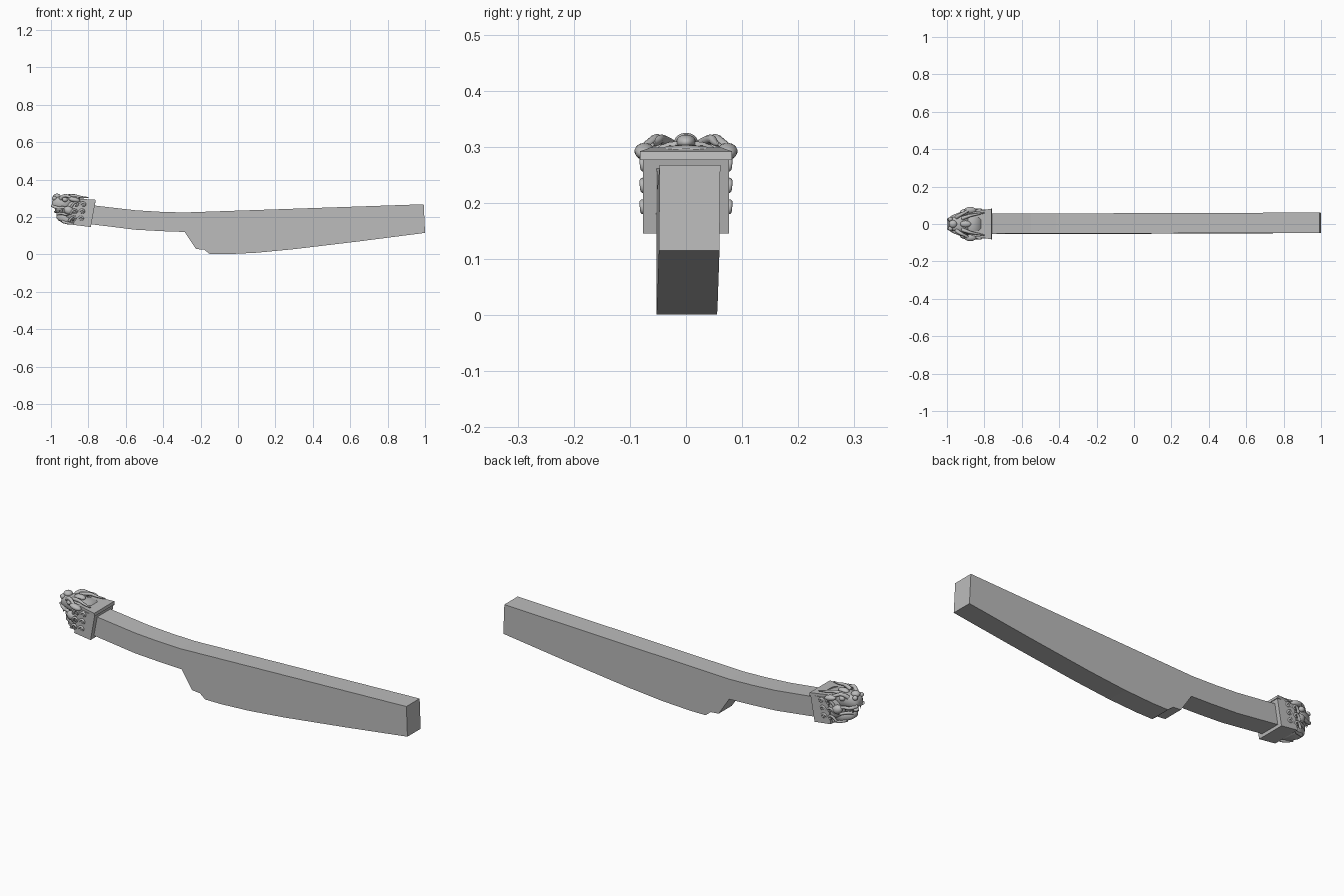
import bpy, bmesh, math
from mathutils import Vector

cube = bpy.data.objects.get("Cube")
if cube:
    bpy.data.objects.remove(cube)

grey = bpy.data.materials.new("plain grey")
grey.use_nodes = True
grey.diffuse_color = (0.5, 0.5, 0.5, 1)
grey.node_tree.nodes["Principled BSDF"].inputs["Base Color"].default_value = (0.5, 0.5, 0.5, 1)


def finish(name, bm, smooth=False):
    bmesh.ops.recalc_face_normals(bm, faces=bm.faces)
    mesh = bpy.data.meshes.new(name)
    bm.to_mesh(mesh)
    bm.free()
    obj = bpy.data.objects.new(name, mesh)
    bpy.context.collection.objects.link(obj)
    mesh.materials.append(grey)
    if smooth:
        for poly in mesh.polygons:
            poly.use_smooth = True
    return obj


def slab(name, profile, y0, y1):
    """Extrude an x-z outline across y."""
    bm = bmesh.new()
    face = bm.faces.new([bm.verts.new((x, y0, z)) for x, z in profile])
    out = bmesh.ops.extrude_face_region(bm, geom=[face])
    for v in out["geom"]:
        if isinstance(v, bmesh.types.BMVert):
            v.co.y = y1
    return finish(name, bm)


def loft(name, sections, power=0.6, count=20):
    """Skin rounded-square sections given as x, half width, bottom, top."""
    bm = bmesh.new()
    rings = []
    for x, w, lo, hi in sections:
        ring = []
        for i in range(count):
            a = math.tau * i / count
            c, s = math.cos(a), math.sin(a)
            y = w * math.copysign(abs(c) ** power, c)
            t = math.copysign(abs(s) ** power, s)
            z = (lo + hi) / 2 + (hi - lo) / 2 * t
            ring.append(bm.verts.new((x + 0.15 * (z - 0.22), y, z)))
        rings.append(ring)
    for a, b in zip(rings, rings[1:]):
        for i in range(count):
            j = (i + 1) % count
            bm.faces.new((a[i], a[j], b[j], b[i]))
    bm.faces.new(rings[0])
    bm.faces.new(rings[-1])
    return finish(name, bm, True)


def ball(name, centre, size, tilt=0):
    bm = bmesh.new()
    bmesh.ops.create_uvsphere(bm, u_segments=14, v_segments=9, radius=1)
    obj = finish(name, bm, True)
    obj.location, obj.scale = centre, size
    obj.rotation_euler.y = tilt
    return obj


def tube(name, points, radius, taper=0.3):
    curve = bpy.data.curves.new(name, "CURVE")
    curve.dimensions = "3D"
    curve.bevel_depth = radius
    curve.bevel_resolution = 2
    curve.use_fill_caps = True
    curve.resolution_u = 6
    line = curve.splines.new("NURBS")
    line.points.add(len(points) - 1)
    line.use_endpoint_u = True
    line.order_u = 3
    for i, p in enumerate(points):
        line.points[i].co = (*p, 1)
        line.points[i].radius = 1 - (1 - taper) * i / (len(points) - 1)
    obj = bpy.data.objects.new(name, curve)
    bpy.context.collection.objects.link(obj)
    curve.materials.append(grey)
    return obj


# Long beam with a stepped belly, turned very slightly across its length
beam = slab("beam", [
    (-0.80, 0.265), (-0.55, 0.236), (-0.42, 0.228), (-0.29, 0.224),
    (0.993, 0.268), (1.0, 0.115), (0.65, 0.07), (0.3, 0.028),
    (0.1, 0.009), (-0.06, 0.001), (-0.15, 0.001), (-0.18, 0.025),
    (-0.225, 0.029), (-0.285, 0.12), (-0.4, 0.124), (-0.55, 0.132),
    (-0.80, 0.163)], -0.051, 0.057)
for v in beam.data.vertices:
    v.co.y += 0.003 * v.co.x + 0.01 * (v.co.z - 0.15)

# Collar that caps the beam, with a wider lip along its top
slab("collar", [(-0.86, 0.283), (-0.763, 0.28), (-0.787, 0.146),
                (-0.88, 0.158)], -0.077, 0.077)
lip = slab("collar_lip", [(-0.87, 0.299), (-0.763, 0.292), (-0.760, 0.277),
                          (-0.87, 0.281)], -0.082, 0.082)
for v in lip.data.vertices:
    if v.co.x < -0.8:
        v.co.y *= 0.75

# Carved beast head: skull, snout and open lower jaw
loft("skull", [(-0.94, 0.035, 0.22, 0.295), (-0.92, 0.05, 0.19, 0.305),
               (-0.88, 0.07, 0.17, 0.303), (-0.83, 0.073, 0.16, 0.297)])
loft("snout", [(-1.003, 0.018, 0.263, 0.29), (-0.993, 0.034, 0.25, 0.306),
               (-0.96, 0.04, 0.245, 0.308), (-0.90, 0.056, 0.235, 0.31)])
loft("lower_jaw", [(-0.968, 0.016, 0.195, 0.215), (-0.955, 0.032, 0.182, 0.224),
                   (-0.92, 0.045, 0.166, 0.222), (-0.85, 0.06, 0.156, 0.215)])
ball("nose", (-0.968, 0, 0.309), (0.022, 0.021, 0.016))
ball("forehead_knob", (-0.90, 0, 0.308), (0.03, 0.018, 0.014))
ball("tongue", (-0.955, 0, 0.228), (0.03, 0.02, 0.009))

# Mirrored face details
for side, tag in ((1, "left"), (-1, "right")):
    def at(x, y, z):
        return (x, side * y, z)

    ball(tag + "_nostril", at(-0.982, 0.025, 0.30), (0.013, 0.012, 0.012))
    ball(tag + "_eye", at(-0.925, 0.05, 0.293), (0.015, 0.013, 0.013))
    ball(tag + "_cheek", at(-0.905, 0.06, 0.235), (0.028, 0.02, 0.022), 0.4)
    ball(tag + "_ear", at(-0.875, 0.074, 0.292), (0.032, 0.018, 0.014), 0.2)
    tube(tag + "_brow", [at(-0.95, 0.035, 0.298), at(-0.93, 0.05, 0.318),
                         at(-0.90, 0.062, 0.308), at(-0.87, 0.085, 0.292)], 0.011, 0.6)
    tube(tag + "_horn", [at(-0.92, 0.03, 0.305), at(-0.88, 0.045, 0.318),
                         at(-0.84, 0.052, 0.305), at(-0.80, 0.06, 0.304)], 0.011)
    tube(tag + "_upper_lip", [at(-0.995, 0.02, 0.262), at(-0.965, 0.042, 0.243),
                              at(-0.93, 0.054, 0.255), at(-0.905, 0.066, 0.235)], 0.009, 0.8)
    tube(tag + "_lower_lip", [at(-0.965, 0.015, 0.215), at(-0.945, 0.04, 0.222),
                              at(-0.91, 0.06, 0.208), at(-0.89, 0.066, 0.23)], 0.008, 0.8)
    # Fangs
    for x, y, z, dz in ((-0.975, 0.03, 0.25, -0.028), (-0.955, 0.026, 0.215, 0.025),
                        (-0.94, 0.042, 0.248, -0.022)):
        tube(tag + "_fang", [at(x, y, z), at(x, y, z + dz / 2), at(x + 0.004, y, z + dz)], 0.006, 0.1)
    # Mane curls on the side of the head
    for row in range(3):
        z = 0.265 - 0.038 * row
        for col in range(2):
            x = -0.868 + 0.04 * col - 0.006 * row
            tube(tag + "_mane_curl", [at(x - 0.024, 0.068, z - 0.012), at(x - 0.01, 0.077, z + 0.014),
                                      at(x + 0.012, 0.078, z + 0.01), at(x + 0.01, 0.077, z - 0.008),
                                      at(x - 0.004, 0.076, z - 0.004)], 0.007, 0.5)
    # Whisker tufts below the jaw
    tube(tag + "_beard", [at(-0.94, 0.03, 0.178), at(-0.91, 0.045, 0.164),
                          at(-0.87, 0.06, 0.168), at(-0.84, 0.066, 0.16)], 0.009)
